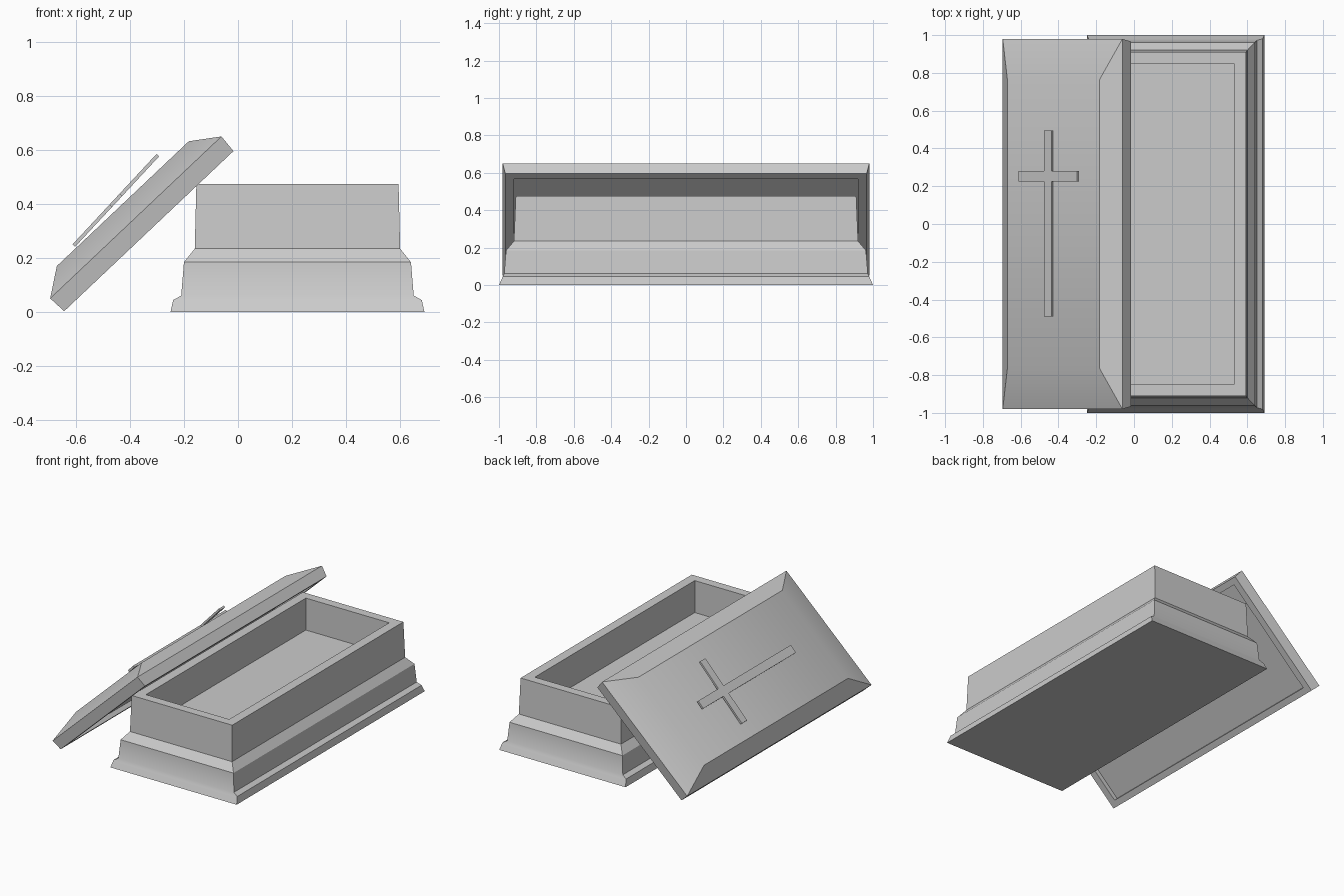
import bpy, bmesh
from math import radians

cube = bpy.data.objects.get("Cube")
if cube:
    bpy.data.objects.remove(cube, do_unlink=True)

stone = bpy.data.materials.new("grey_stone")
stone.use_nodes = True
GREY = (0.6, 0.6, 0.6, 1)
stone.diffuse_color = GREY
stone.node_tree.nodes["Principled BSDF"].inputs["Base Color"].default_value = GREY


def finish(name, bm, location, tilt=0):
    bmesh.ops.recalc_face_normals(bm, faces=bm.faces)
    mesh = bpy.data.meshes.new(name)
    bm.to_mesh(mesh)
    bm.free()
    mesh.materials.append(stone)
    obj = bpy.data.objects.new(name, mesh)
    bpy.context.collection.objects.link(obj)
    obj.location = location
    obj.rotation_euler.y = -radians(tilt)
    bpy.ops.object.select_all(action="DESELECT")
    obj.select_set(True)
    bpy.context.view_layer.objects.active = obj
    bpy.ops.object.shade_smooth_by_angle(angle=radians(30))
    return obj


def rectangle_loft(name, levels, location, tilt=0):
    """Join rectangles given as (half width, half length, height), capping both ends."""
    bm = bmesh.new()
    rings = [[bm.verts.new((sx * hx, sy * hy, z))
              for sx, sy in ((-1, -1), (1, -1), (1, 1), (-1, 1))]
             for hx, hy, z in levels]
    for low, high in zip(rings, rings[1:]):
        for i in range(4):
            j = (i + 1) % 4
            bm.faces.new((low[i], low[j], high[j], high[i]))
    bm.faces.new(rings[0])
    bm.faces.new(rings[-1])
    return finish(name, bm, location, tilt)


# Moulded box with a flared foot and a hollow interior
rectangle_loft("coffin_box", [
    (0.47, 1.0, 0), (0.46, 0.98, 0.045), (0.43, 0.972, 0.062),
    (0.42, 0.962, 0.185), (0.38, 0.92, 0.235), (0.374, 0.91, 0.475),
    (0.31, 0.85, 0.475), (0.31, 0.85, 0.26)], (0.22, 0, 0))

# Leaning lid: recessed underside, flared rim, hipped top
rectangle_loft("lid", [
    (0.39, 0.92, 0.03), (0.39, 0.92, 0), (0.431, 0.966, 0),
    (0.436, 0.98, 0.07), (0.336, 0.765, 0.14)], (-0.33, 0, 0.30), 43.4)

# Thin cross plate above the lid: one outline, extruded
ARM, HALF, THICK = 0.228, 0.028, 0.013
BOTTOM, BAR_LOW, BAR_HIGH, TOP = -0.49, 0.225, 0.28, 0.495
side = [(HALF, BOTTOM), (HALF, BAR_LOW), (ARM, BAR_LOW),
        (ARM, BAR_HIGH), (HALF, BAR_HIGH), (HALF, TOP)]
outline = side + [(-x, y) for x, y in reversed(side)]
bm = bmesh.new()
face = bm.faces.new([bm.verts.new((x, y, -THICK / 2)) for x, y in outline])
extruded = bmesh.ops.extrude_face_region(bm, geom=[face], use_keep_orig=True)
bmesh.ops.translate(bm, vec=(0, 0, THICK),
                    verts=[v for v in extruded["geom"] if isinstance(v, bmesh.types.BMVert)])
finish("cross", bm, (-0.452, 0, 0.414), 47.1)
